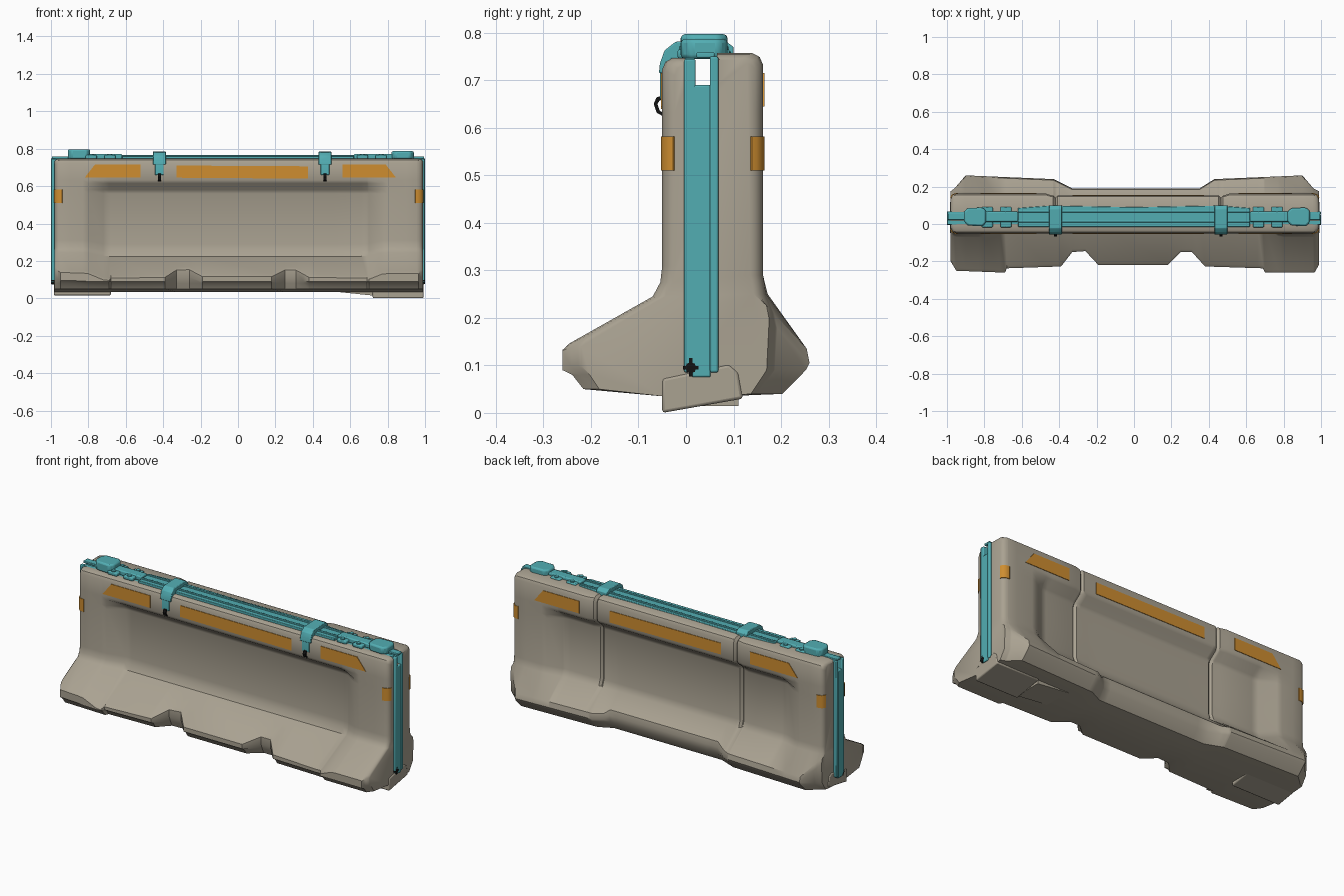
import bpy, bmesh, math

if "Cube" in bpy.data.objects:
    bpy.data.objects.remove(bpy.data.objects["Cube"])


def material(name, rgb):
    m = bpy.data.materials.new(name)
    m.diffuse_color = (*rgb, 1)
    m.use_nodes = True
    m.node_tree.nodes["Principled BSDF"].inputs["Base Color"].default_value = m.diffuse_color
    return m


BEIGE = material("warm_grey_concrete", (0.40, 0.36, 0.285))
CYAN = material("teal_metal", (0.085, 0.42, 0.45))
ORANGE = material("orange_paint", (0.62, 0.27, 0.03))
BLACK = material("black_rubber", (0.006, 0.006, 0.006))


def finish(name, bm, mat, bevel=0.0):
    bmesh.ops.recalc_face_normals(bm, faces=bm.faces)
    me = bpy.data.meshes.new(name)
    bm.to_mesh(me)
    bm.free()
    ob = bpy.data.objects.new(name, me)
    bpy.context.collection.objects.link(ob)
    me.materials.append(mat)
    if bevel:
        mod = ob.modifiers.new("bevel", "BEVEL")
        mod.width, mod.segments, mod.limit_method = bevel, 2, "ANGLE"
    bpy.ops.object.select_all(action="DESELECT")
    ob.select_set(True)
    bpy.context.view_layer.objects.active = ob
    bpy.ops.object.shade_smooth_by_angle(angle=math.radians(35))
    return ob


def prism(name, pts, a, b, axis, mat, bevel=0.0):
    """Extrude a 2D outline from a to b along an axis."""
    bm = bmesh.new()
    place = {"x": lambda p, t: (t, p[0], p[1]),
             "y": lambda p, t: (p[0], t, p[1]),
             "z": lambda p, t: (p[0], p[1], t)}[axis]
    v0 = [bm.verts.new(place(p, a)) for p in pts]
    v1 = [bm.verts.new(place(p, b)) for p in pts]
    n = len(pts)
    bm.faces.new(v0)
    bm.faces.new(v1)
    for i in range(n):
        bm.faces.new((v0[i], v0[(i + 1) % n], v1[(i + 1) % n], v1[i]))
    return finish(name, bm, mat, bevel)


def box(name, x0, x1, y0, y1, z0, z1, mat, bevel=0.0):
    return prism(name, [(x0, y0), (x1, y0), (x1, y1), (x0, y1)], z0, z1, "z", mat, bevel)


def disc(name, c, r, a, b, axis, mat, sides=16):
    pts = [(c[0] + r * math.cos(2 * math.pi * i / sides),
            c[1] + r * math.sin(2 * math.pi * i / sides)) for i in range(sides)]
    return prism(name, pts, a, b, axis, mat)


def lerp(keys, x):
    if x <= keys[0][0]:
        return keys[0][1]
    for (xa, va), (xb, vb) in zip(keys, keys[1:]):
        if x <= xb:
            return va + (vb - va) * (x - xa) / (xb - xa)
    return keys[-1][1]


# Barrier body: cross-sections lofted along x
XL, XR = -0.98, 0.988
SEAMS = (-0.42, 0.465)
FRONT_LIP = [(-.98, .20), (-.95, .25), (-.69, .26), (-.68, .237), (-.39, .227), (-.33, .15),
             (-.26, .145), (-.19, .22), (.18, .22), (.25, .15), (.31, .15), (.38, .227),
             (.69, .237), (.70, .26), (.965, .26), (.988, .22)]
BACK_LIP = [(-.98, .175), (-.96, .19), (-.90, .26), (-.43, .24), (-.33, .19),
            (.35, .19), (.43, .24), (.90, .26), (.96, .19), (.988, .175)]
BACK_RIM = [(-.47, .162), (-.44, .153), (.48, .153), (.51, .162)]
RECESS = [(-.83, 0), (-.80, .07), (-.72, .93), (-.69, 1), (.66, 1), (.69, .93), (.77, .07), (.80, 0)]
ROUND = [(0, .026), (.004, .016), (.012, .006), (.03, 0)]


def section(x):
    e = lerp(ROUND, min(x - XL, XR - x))
    k = lerp(RECESS, x)
    f, b = lerp(FRONT_LIP, x), lerp(BACK_LIP, x)
    seam = max(0, 1 - min(abs(x - s) for s in SEAMS) / .012) * .012
    yf, yb = -.05 + e, lerp(BACK_RIM, x) - e - seam
    rf, rb = yf + .062 * k, yb - .06 * k
    zf = .26 - .02 * k
    zb = .25 - .02 * k
    fz = zf - (f + rf) * .57 if k < .01 else zf - (f + rf) * (.57 - .07 * k)
    bz = max(.135, zb - (b - .155) * (1.15 + .9 * k))
    zt = .747 - e * .5
    zq = .757 - e * .5 - seam
    return [(0, .69), (0, zt), (yf + .022, zt), (yf + .007, zt - .008), (yf, zt - .024),
            (yf, .632), (yf + .008 * k, .615), (rf - .008 * k, .58), (rf, .56),
            (rf, zf + .05), (rf - .004, zf + .015), (rf - .02, zf - .015),
            (-f + .015, fz + .006), (-f, fz - .008), (-f, max(.09, fz - .05)),
            (-f * .92, .08), (-f * .83, .05), (-.05, .035),
            (.08, .035), (b * .78, .04), (b * .97, .09), (b, bz - .03), (b - .006, bz),
            (max(rb + .006, rb + (b - rb) * .1), zb), (rb, zb + .04),
            (rb, .56), (rb + .008 * k, .58), (yb - .008 * k, .615), (yb, .632),
            (yb, zq - .024), (yb - .007, zq - .008), (yb - .022, zq), (.065, zq), (.065, .69)]


xs = {XL + d for d, _ in ROUND} | {XR - d for d, _ in ROUND}
for keys in (FRONT_LIP, BACK_LIP, BACK_RIM, RECESS):
    xs |= {p[0] for p in keys}
xs |= {s + d for s in SEAMS for d in (-.012, 0, .012)}
bm = bmesh.new()
rings = [[bm.verts.new((x, *p)) for p in section(x)] for x in sorted(xs)]
for r0, r1 in zip(rings, rings[1:]):
    for i in range(len(r0)):
        j = (i + 1) % len(r0)
        bm.faces.new((r0[i], r0[j], r1[j], r1[i]))
bm.faces.new(rings[0])
bm.faces.new(rings[-1])
finish("barrier_body", bm, BEIGE)

# Tilted feet under both ends
FOOT = [(-.05, 0), (.12, .03), (.11, .085), (.09, .102), (-.05, .072)]
prism("right_foot", FOOT, .72, .992, "x", BEIGE, .006)
prism("left_foot", [(y, z + .015) for y, z in FOOT], -.985, -.68, "x", BEIGE, .006)
prism("right_foot_ramp", [(.38, .05), (.72, .04), (.72, .015)], -.05, .11, "y", BEIGE)

# Orange painted plates on front and back
for side, y0, y1 in (("front", -.053, -.045), ("back", .15, .165)):
    for name, pts in (("left", [(-.82, .645), (-.52, .645), (-.52, .715), (-.765, .715)]),
                      ("right", [(.56, .645), (.845, .645), (.79, .715), (.56, .715)])):
        if side == "back":
            y0 = .157
        prism(f"{side}_{name}_orange_mark", pts, y0, y1, "y", ORANGE)
    if side == "back":
        y0, y1 = .148, .156
    prism(f"{side}_middle_orange_mark",
          [(-.33, .645), (.375, .64), (.375, .706), (-.33, .71)], y0, y1, "y", ORANGE)

# Orange patches wrapping the four corners
for sx, end in ((-1, XL), (1, XR)):
    for sy, y in ((-1, -.05), (1, .162)):
        path = [(.042, 0), (.03, 0), (.012, .006), (.004, .016), (0, .026)]
        out = [(end - sx * (d - .003), y - sy * (i - .003)) for d, i in path]
        inn = [(end - sx * (d + .003), y - sy * (i + .003)) for d, i in path]
        prism("corner_orange_mark", out + inn[::-1], .51, .582, "z", ORANGE)

# Teal end channels
for s, x0, x1 in ((-1, -1.0, -.97), (1, .975, .9985)):
    box("end_strip", x0, x1, .012, .052, .075, .69, CYAN, .004)
    box("end_flange_front", x0, x1, -.004, .02, .085, .745, CYAN, .004)
    box("end_flange_back", x0, x1, .05, .068, .085, .75, CYAN, .004)
    # black fastener near the foot
    xa, xb = (x0, x0 + .02) if s < 0 else (x1 - .015, 1.0)
    disc("end_fastener", (.01, .095), .012, xa, xb, "x", BLACK, 8)
    box("fastener_bar", xa, xb, -.006, .026, .091, .099, BLACK)
    box("fastener_post", xa, xb, .006, .014, .077, .115, BLACK)

# Teal top rail with groove linings
box("groove_lining_front", -.975, .98, -.002, .018, .69, .747, CYAN)
box("groove_lining_back", -.975, .98, .05, .067, .69, .75, CYAN)
prism("top_plate", [(-.62, -.015), (.62, -.015), (.62, .085), (.45, .098), (0, .09),
                    (-.45, .098), (-.62, .085)], .745, .761, "z", CYAN, .003)
box("top_tail", -.995, .995, .022, .06, .747, .759, CYAN, .003)
for y in (.008, .062):
    box("top_ridge", -.62, .62, y, y + .014, .755, .766, CYAN, .003)

# End caps and bolted brackets on the top rail
for s, c, top in ((-1, -.85, .797), (1, .88, .787)):
    pts = [(c - .06, .015), (c - .04, -.008), (c + .04, -.012), (c + .06, .01),
           (c + .06, .07), (c + .04, .088), (c - .04, .085), (c - .06, .065)]
    prism("rail_cap", pts, .745, top, "z", CYAN, .009)
    b = s * .725
    box("rail_bracket", b - .105, b + .105, .012, .066, .745, .772, CYAN, .006)
    for dx in (-.06, .04):
        box("bracket_wing", b + dx - .03, b + dx + .03, -.018, .092, .745, .766, CYAN, .006)
        for y in (-.003, .077):
            disc("bracket_bolt", (b + dx, y), .012, .76, .771, "z", CYAN, 12)

# Straps over the front rim with black hooks
STRAP = [(-.055, .66), (-.055, .735), (-.045, .763), (-.022, .781), (.08, .785), (.1, .77),
         (.1, .745), (0, .745), (-.03, .745), (-.046, .72), (-.046, .66)]
HOOK = [(-.05, .668), (-.062, .664), (-.068, .65), (-.062, .632), (-.05, .625),
        (-.05, .632), (-.056, .637), (-.06, .65), (-.056, .657), (-.05, .659)]
for x in SEAMS:
    prism("strap_lower", STRAP, x - .023, x + .023, "x", CYAN, .002)
    prism("strap_buckle", [(-.057, .715)] + STRAP[1:9] + [(-.046, .715)],
          x - .034, x + .034, "x", CYAN, .003)
    prism("strap_hook", HOOK, x - .009, x + .009, "x", BLACK)
